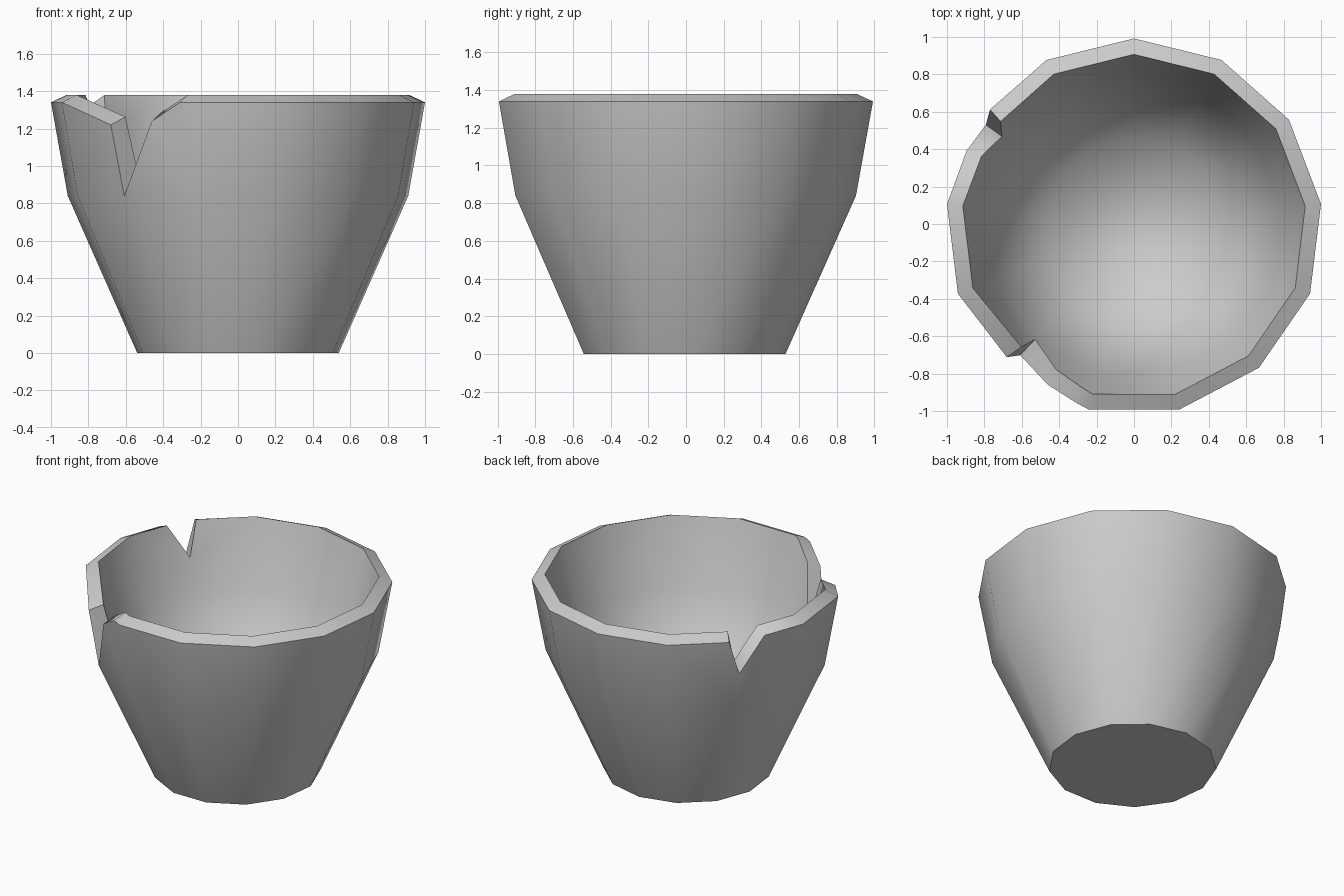
import bpy, bmesh
from math import sin, cos, pi, radians

old = bpy.data.objects.get("Cube")
if old:
    bpy.data.objects.remove(old)

SIDES = 13
STRETCH = 1.6          # wall is thickened before this vertical stretch
CENTRE_Y = -0.015
WAIST_Z, RIM_Z = 0.84, 1.34

grey = bpy.data.materials.new("worn grey")
grey.use_nodes = True
grey.diffuse_color = (0.6, 0.6, 0.6, 1)
grey.node_tree.nodes["Principled BSDF"].inputs["Base Color"].default_value = (0.6, 0.6, 0.6, 1)

bm = bmesh.new()


def ring(radius, z):
    steps = [pi / 2 + 2 * pi * i / SIDES for i in range(SIDES)]
    return [bm.verts.new((radius * cos(a), radius * sin(a), z / STRETCH)) for a in steps]


def point(x, y, z):
    return bm.verts.new((x, y - CENTRE_Y, z / STRETCH))


# outer shell of the cup
base, waist, rim = ring(0.543, 0), ring(0.917, WAIST_Z), ring(1.007, RIM_Z)
floor = bm.faces.new(base)

# front chip reaches the waist, back chip stops above it
FRONT, BACK = 5, 2
front_left = point(-0.68, -0.712, 1.22)
front_right, front_end = point(-0.46, -0.86, 1.24), point(-0.31, -0.955, RIM_Z)
back_left, back_right = point(-0.77, 0.612, RIM_Z), point(-0.895, 0.392, RIM_Z)
back_tip = point(-0.792, 0.53, 1.09)
# wall index: (upper points at its far end, upper points at its near end)
chips = {
    FRONT - 1: ([front_left], [rim[FRONT - 1]]),
    FRONT: ([rim[FRONT + 1]], [front_end, front_right]),
    BACK - 1: ([back_tip, back_left], [rim[BACK - 1]]),
    BACK: ([rim[BACK + 1]], [back_right, back_tip]),
}

for i in range(SIDES):
    j = (i + 1) % SIDES
    bm.faces.new((base[i], base[j], waist[j], waist[i]))
    far, near = chips.get(i, ([rim[j]], [rim[i]]))
    bm.faces.new([waist[i], waist[j]] + far + near)
bmesh.ops.delete(bm, geom=[rim[FRONT], rim[BACK]], context='VERTS')
bmesh.ops.recalc_face_normals(bm, faces=bm.faces)
if floor.normal.z > 0:
    bmesh.ops.reverse_faces(bm, faces=bm.faces)

mesh = bpy.data.meshes.new("chipped_cup")
bm.to_mesh(mesh)
bm.free()
mesh.materials.append(grey)
cup = bpy.data.objects.new("chipped_cup", mesh)
bpy.context.collection.objects.link(cup)

# wall thickness, even up to the waist and thinning to the rim
group = cup.vertex_groups.new(name="wall thickness")
for v in mesh.vertices:
    above_waist = max(0, v.co.z * STRETCH - WAIST_Z) / (RIM_Z - WAIST_Z)
    group.add([v.index], 1 - 0.32 * above_waist, 'REPLACE')
wall = cup.modifiers.new("wall", 'SOLIDIFY')
wall.thickness = 0.13
wall.offset = -1
wall.vertex_group = group.name
bpy.context.view_layer.objects.active = cup
cup.select_set(True)
bpy.ops.object.modifier_apply(modifier="wall")

# stretch, then keep every crease sharp except the rounded inner floor
bm = bmesh.new()
bm.from_mesh(cup.data)
for v in bm.verts:
    v.co.z *= STRETCH
    v.co.y += CENTRE_Y
bm.normal_update()
for f in bm.faces:
    f.smooth = True
for e in bm.edges:
    z = (e.verts[0].co.z + e.verts[1].co.z) / 2
    inner_floor = 0.02 < z < 0.3
    e.smooth = inner_floor or e.calc_face_angle(0) < radians(60)
bm.to_mesh(cup.data)
bm.free()
